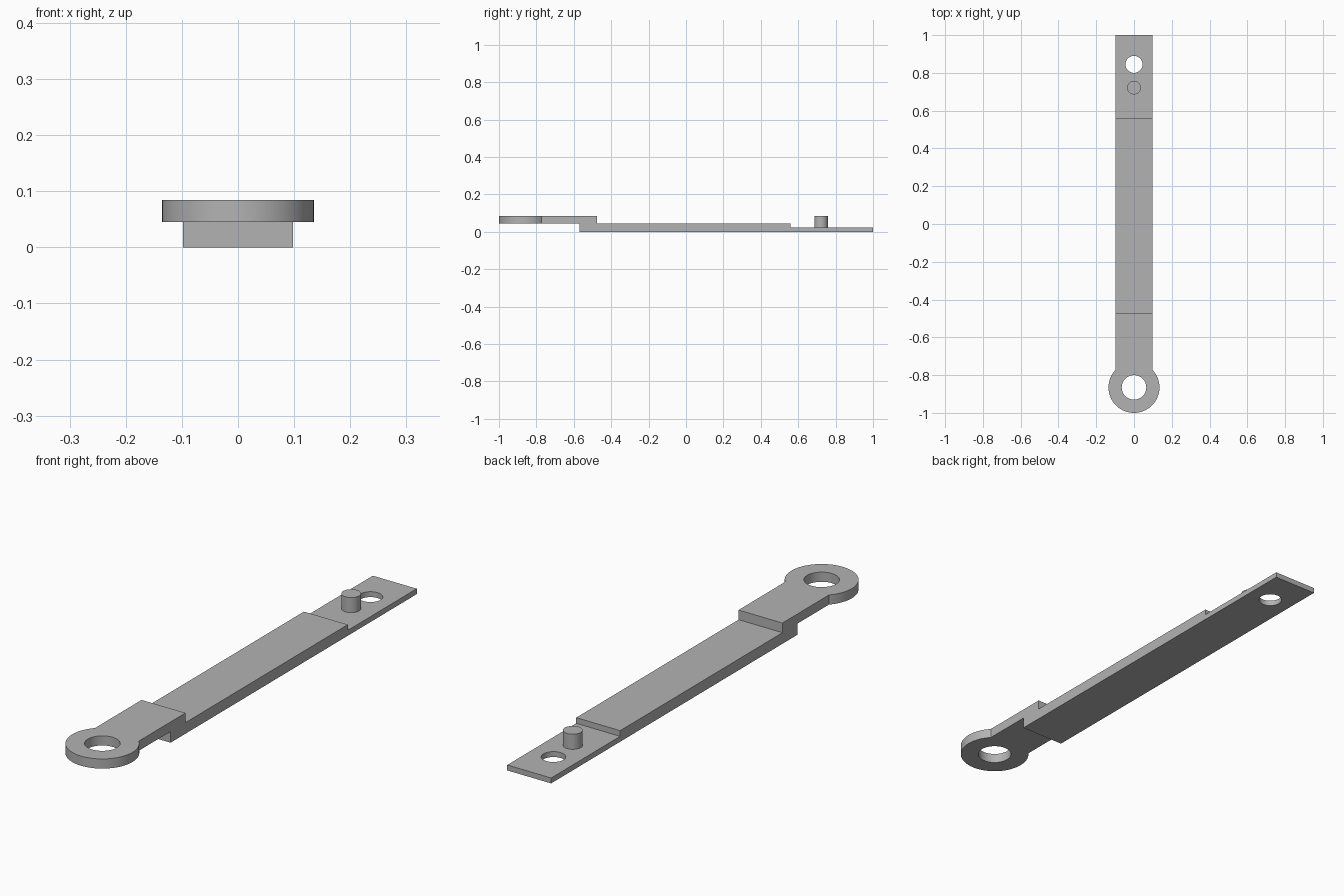
import bpy, bmesh, math
from mathutils import Matrix

cube = bpy.data.objects.get("Cube")
if cube:
    bpy.data.objects.remove(cube, do_unlink=True)

HALF_W = 0.098
STEP_Z, TOP_Z, TONGUE_Z = 0.045, 0.084, 0.022
EYE_Y = -0.865

steel = bpy.data.materials.new("grey_steel")
steel.use_nodes = True
colour = (0.45, 0.45, 0.45, 1)
steel.diffuse_color = colour
steel.node_tree.nodes["Principled BSDF"].inputs["Base Color"].default_value = colour


def add_object(name, bm):
    bmesh.ops.recalc_face_normals(bm, faces=bm.faces[:])
    mesh = bpy.data.meshes.new(name)
    bm.to_mesh(mesh)
    bm.free()
    mesh.materials.append(steel)
    obj = bpy.data.objects.new(name, mesh)
    bpy.context.collection.objects.link(obj)
    return obj


def cylinder(name, y, radius, z0, z1, sides=64):
    bm = bmesh.new()
    bmesh.ops.create_cone(bm, cap_ends=True, segments=sides, radius1=radius, radius2=radius,
                          depth=z1 - z0, matrix=Matrix.Translation((0, y, (z0 + z1) / 2)))
    return add_object(name, bm)


def combine(target, other, operation):
    mod = target.modifiers.new(other.name, 'BOOLEAN')
    mod.operation, mod.solver, mod.object = operation, 'EXACT', other
    bpy.context.view_layer.objects.active = target
    bpy.ops.object.modifier_apply(modifier=mod.name)
    bpy.data.objects.remove(other, do_unlink=True)


# Stepped bar: side profile extruded across the width
profile = [(EYE_Y, STEP_Z), (-0.57, STEP_Z), (-0.57, 0), (1, 0), (1, TONGUE_Z),
           (0.56, TONGUE_Z), (0.56, STEP_Z), (-0.475, STEP_Z), (-0.475, TOP_Z), (EYE_Y, TOP_Z)]
bm = bmesh.new()
side = bm.faces.new([bm.verts.new((-HALF_W, y, z)) for y, z in profile])
ext = bmesh.ops.extrude_face_region(bm, geom=[side])
moved = [v for v in ext["geom"] if isinstance(v, bmesh.types.BMVert)]
bmesh.ops.translate(bm, verts=moved, vec=(2 * HALF_W, 0, 0))
bar = add_object("stepped_bar", bm)

# Round eye at the front, then the two through holes
combine(bar, cylinder("eye", EYE_Y, 0.135, STEP_Z, TOP_Z, 96), 'UNION')
combine(bar, cylinder("eye_hole", EYE_Y, 0.065, -0.1, 0.2), 'DIFFERENCE')
combine(bar, cylinder("tongue_hole", 0.845, 0.045, -0.1, 0.2), 'DIFFERENCE')

# Upright pin on the tongue
pin = cylinder("pin", 0.722, 0.036, TONGUE_Z, 0.083)

# Smooth round walls, crisp edges
for obj in (bar, pin):
    bpy.ops.object.select_all(action='DESELECT')
    obj.select_set(True)
    bpy.context.view_layer.objects.active = obj
    bpy.ops.object.shade_smooth_by_angle(angle=math.radians(30))
